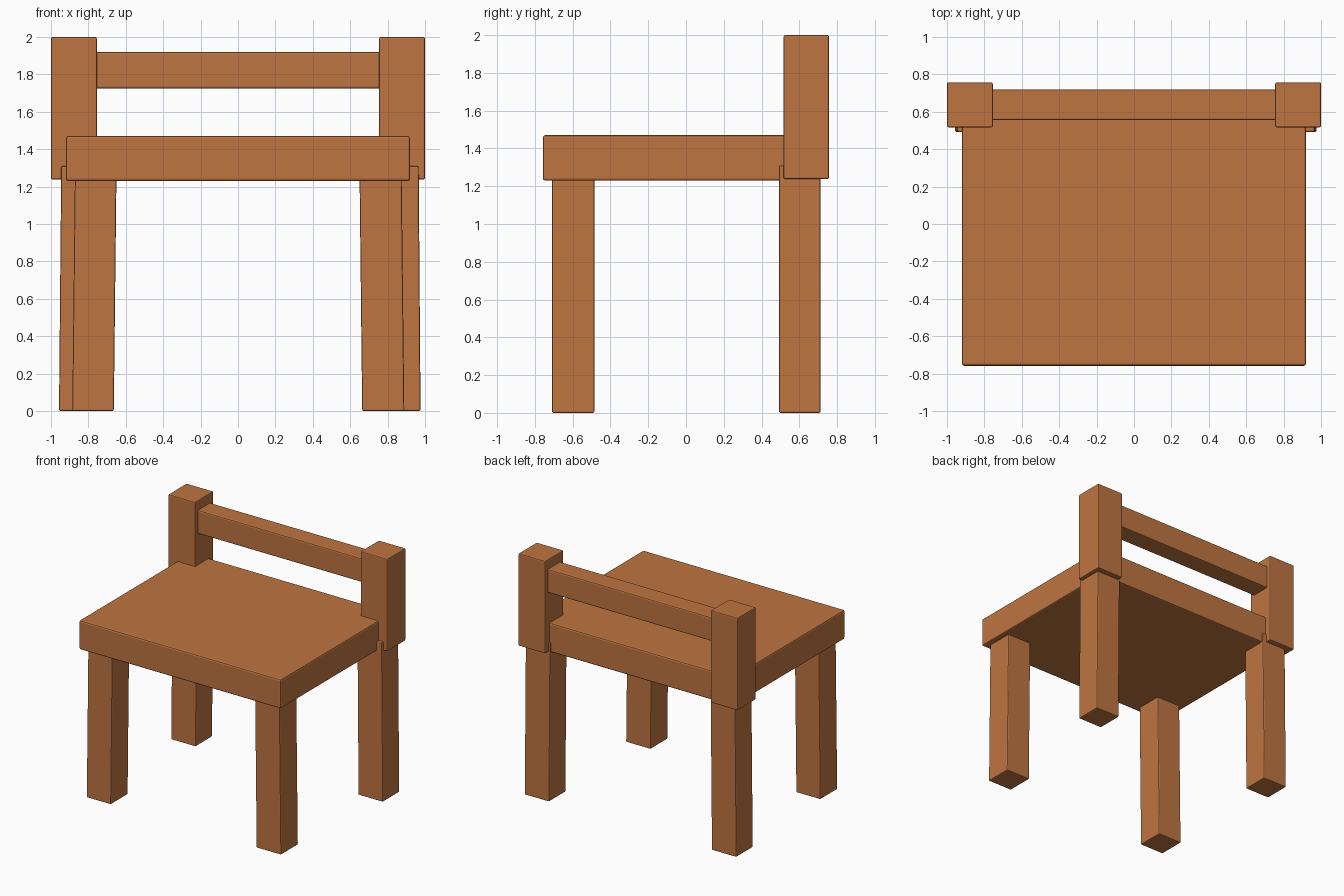
import bpy
import bmesh

if "Cube" in bpy.data.objects:
    bpy.data.objects.remove(bpy.data.objects["Cube"])

wood = bpy.data.materials.new("warm brown wood")
wood.diffuse_color = (0.52, 0.178, 0.052, 1.0)
wood.use_nodes = True
wood.node_tree.nodes["Principled BSDF"].inputs["Base Color"].default_value = wood.diffuse_color


def beam(name, x, y, z, bevel=0.008, splay=0.0):
    """Box from axis ranges; splay shifts the bottom end along x."""
    bm = bmesh.new()
    bmesh.ops.create_cube(bm, size=1.0)
    for v in bm.verts:
        foot = v.co.z < 0
        v.co.x = x[0] if v.co.x < 0 else x[1]
        v.co.y = y[0] if v.co.y < 0 else y[1]
        v.co.z = z[0] if foot else z[1]
        if foot:
            v.co.x += splay
    mesh = bpy.data.meshes.new(name)
    bm.to_mesh(mesh)
    bm.free()
    mesh.materials.append(wood)
    obj = bpy.data.objects.new(name, mesh)
    bpy.context.collection.objects.link(obj)
    # Softened edges
    mod = obj.modifiers.new("soft edges", 'BEVEL')
    mod.width = bevel
    mod.segments = 2
    return obj


# Seat slab, running back between the posts
beam("seat", (-0.92, 0.92), (-0.758, 0.70), (1.23, 1.47), 0.012)

# Front legs, slightly splayed
beam("front_leg_left", (-0.872, -0.65), (-0.71, -0.485), (0, 1.25), splay=-0.014)
beam("front_leg_right", (0.65, 0.875), (-0.71, -0.485), (0, 1.25), splay=0.014)

# Back legs, whose tops lap over the seat sides and post bottoms
beam("back_leg_left", (-0.945, -0.72), (0.492, 0.712), (0, 1.31), splay=-0.012)
beam("back_leg_right", (0.742, 0.966), (0.492, 0.712), (0, 1.31), splay=0.01)

# Backrest posts and rail
for side, label in ((-1, "left"), (1, "right")):
    xs = sorted((side * 0.755, side * 1.0))
    beam("back_post_" + label, xs, (0.517, 0.757), (1.238, 2.0))
beam("back_rail", (-0.77, 0.77), (0.555, 0.72), (1.725, 1.92), 0.01)
